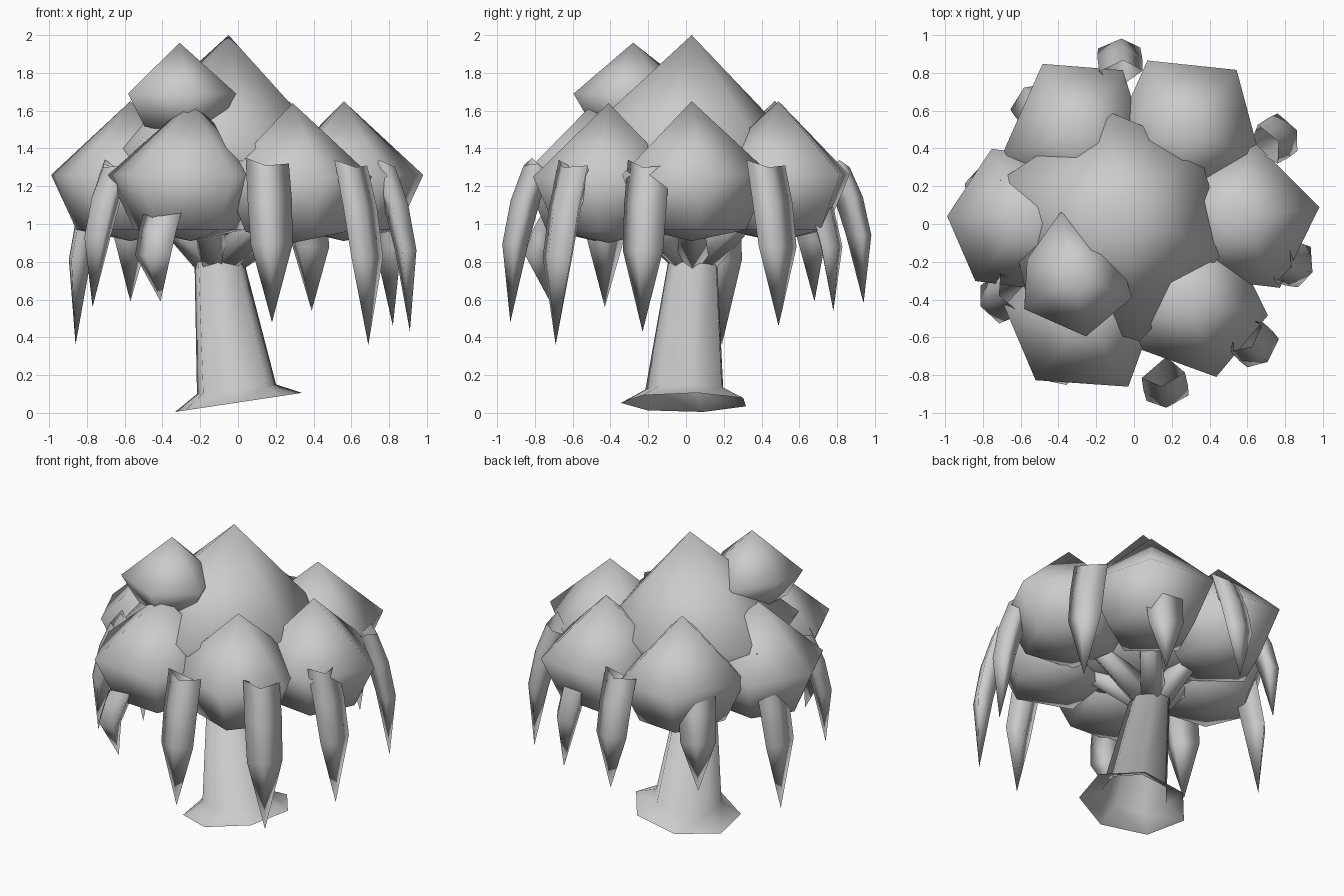
import bpy, bmesh, math
from mathutils import Vector

if "Cube" in bpy.data.objects:
    bpy.data.objects.remove(bpy.data.objects["Cube"])

grey = bpy.data.materials.new("plain grey")
grey.diffuse_color = (0.6, 0.6, 0.6, 1)
grey.use_nodes = True
grey.node_tree.nodes["Principled BSDF"].inputs["Base Color"].default_value = grey.diffuse_color


def loft(name, rings, cap_start=True, cap_end=True):
    """Skin equal-sized rings; a one-point ring becomes an apex, ends may be capped."""
    bm = bmesh.new()
    loops = [[bm.verts.new(p) for p in ring] for ring in rings]
    for a, b in zip(loops, loops[1:]):
        n = max(len(a), len(b))
        for i in range(n):
            j = (i + 1) % n
            if len(a) == 1:
                bm.faces.new((a[0], b[i], b[j]))
            elif len(b) == 1:
                bm.faces.new((a[i], a[j], b[0]))
            else:
                bm.faces.new((a[i], a[j], b[j], b[i]))
    for end, wanted in ((loops[0], cap_start), (loops[-1], cap_end)):
        if wanted and len(end) > 2:
            bm.faces.new(end)
    bmesh.ops.recalc_face_normals(bm, faces=bm.faces)
    for f in bm.faces:
        f.smooth = True
    mesh = bpy.data.meshes.new(name)
    bm.to_mesh(mesh)
    bm.free()
    mesh.materials.append(grey)
    obj = bpy.data.objects.new(name, mesh)
    bpy.context.collection.objects.link(obj)
    return obj


def blob(name, x, y, z, r, up, down, angles, scales=None):
    """Leaf clump: pointed top, wide ring, smaller lower ring, shallow bottom."""
    scales = scales or [1] * len(angles)

    def ring(rad, height):
        return [(x + rad * s * math.cos(math.radians(a)),
                 y + rad * s * math.sin(math.radians(a)), height)
                for a, s in zip(angles, scales)]
    loft(name, [[(x, y, z + up)], ring(r, z), ring(r * 0.68, z - down * 0.83),
                [(x, y, z - down)]])


def tube(name, p, q, r0, r1, n=5):
    p, q = Vector(p), Vector(q)
    d = (q - p).normalized()
    u = d.orthogonal().normalized()
    v = d.cross(u)
    loft(name, [[c + (u * math.cos(t) + v * math.sin(t)) * r
                 for t in (2 * math.pi * i / n for i in range(n))]
                for c, r in ((p, r0), (q, r1))])


# Foliage clumps
outer = [
    ("right_clump", 0.56, 0.03, 1.26, 0.425, (8, 82, 154, 226, -60)),
    ("back_right_clump", 0.27, 0.49, 1.26, 0.425, (50, 118, 194, 266, -20)),
    ("back_left_clump", -0.30, 0.47, 1.26, 0.42, (55, 116, 196, 268, -20)),
    ("left_clump", -0.57, 0.02, 1.26, 0.42, (177, 116, 50, -10, -65, 230)),
    ("front_left_clump", -0.25, -0.48, 1.26, 0.44, (-60, 232, 174, 100, 20)),
    ("front_right_clump", 0.29, -0.41, 1.25, 0.425, (-70, -10, 62, 134, 210)),
]
for name, x, y, z, r, angles in outer:
    blob(name, x, y, z, r, 0.39, 0.35, angles)
blob("crown_clump", -0.05, 0.03, 1.40, 0.69, 0.60, 0.46,
     (163, 100, 43, -17, -83, -137), (1, .84, .78, .82, .95, 1))
blob("upper_clump", -0.31, -0.28, 1.69, 0.32, 0.27, 0.21,
     (103, 160, 212, 280, -20, 40), (1.1, .85, 1, 1, 1, .85))

# Trunk: tilted flared foot open below, leaning taper
trunk = []
for cx, cy, z, r, tilt in ((0, 0, 0.055, 0.345, 0.15), (-0.01, 0, 0.125, 0.215, 0.12),
                           (-0.10, 0.04, 0.80, 0.135, 0.0)):
    trunk.append([(cx + r * math.cos(t), cy + r * math.sin(t), z + tilt * r * math.cos(t))
                  for t in (2 * math.pi * (i + 0.2) / 7 for i in range(7))])
loft("trunk", trunk, cap_start=False)

# Branches reaching into each outer clump
for name, x, y, z, r, _ in outer:
    tube(name.replace("clump", "branch"), (-0.10 + 0.1 * x, 0.04 + 0.1 * y, 0.82),
         (x * 0.8, y * 0.8, 1.12), 0.09, 0.06)

# Hanging strands: tip x, y, z, top height, outward shift of the body
strands = [
    (-.86, .19, .36, 1.30, 0), (-.77, -.43, .56, 1.33, 0), (-.57, .68, .59, 1.28, 0),
    (-.41, -.72, .59, 1.10, .09), (.18, -.93, .48, 1.34, 0), (.39, .78, .54, 1.25, 0),
    (.69, -.69, .36, 1.33, 0), (.82, .49, .46, 1.33, 0), (.91, -.23, .43, 1.33, 0),
    (-.08, .94, .58, 1.33, 0),
]
# Diamond-like section corners (sideways, outward), and notch of the open top per corner
section = [(-1, .15), (-.15, 1), (1, .35), (.3, -1)]
notch = (0.01, -.03, -.02, -.09)
for k, (x, y, z, top, shift) in enumerate(strands):
    out = Vector((x, y, 0)).normalized()
    side = Vector((-out.y, out.x, 0))
    tip = Vector((x, y, 0))
    rings = []
    for f, off, w, d, cut in ((1.0, -0.15, .115, .075, 1), (0.75, -0.08, .118, .075, 0),
                              (0.48, -0.025, .112, .065, 0)):
        c = tip + out * (off + shift) + Vector((0, 0, z + (top - z) * f))
        rings.append([c + side * (w * s) + out * (d * o) + Vector((0, 0, cut * h))
                      for (s, o), h in zip(section, notch)])
    rings.append([(x, y, z)])
    loft("hanging_strand_%d" % (k + 1), rings, cap_start=False)
